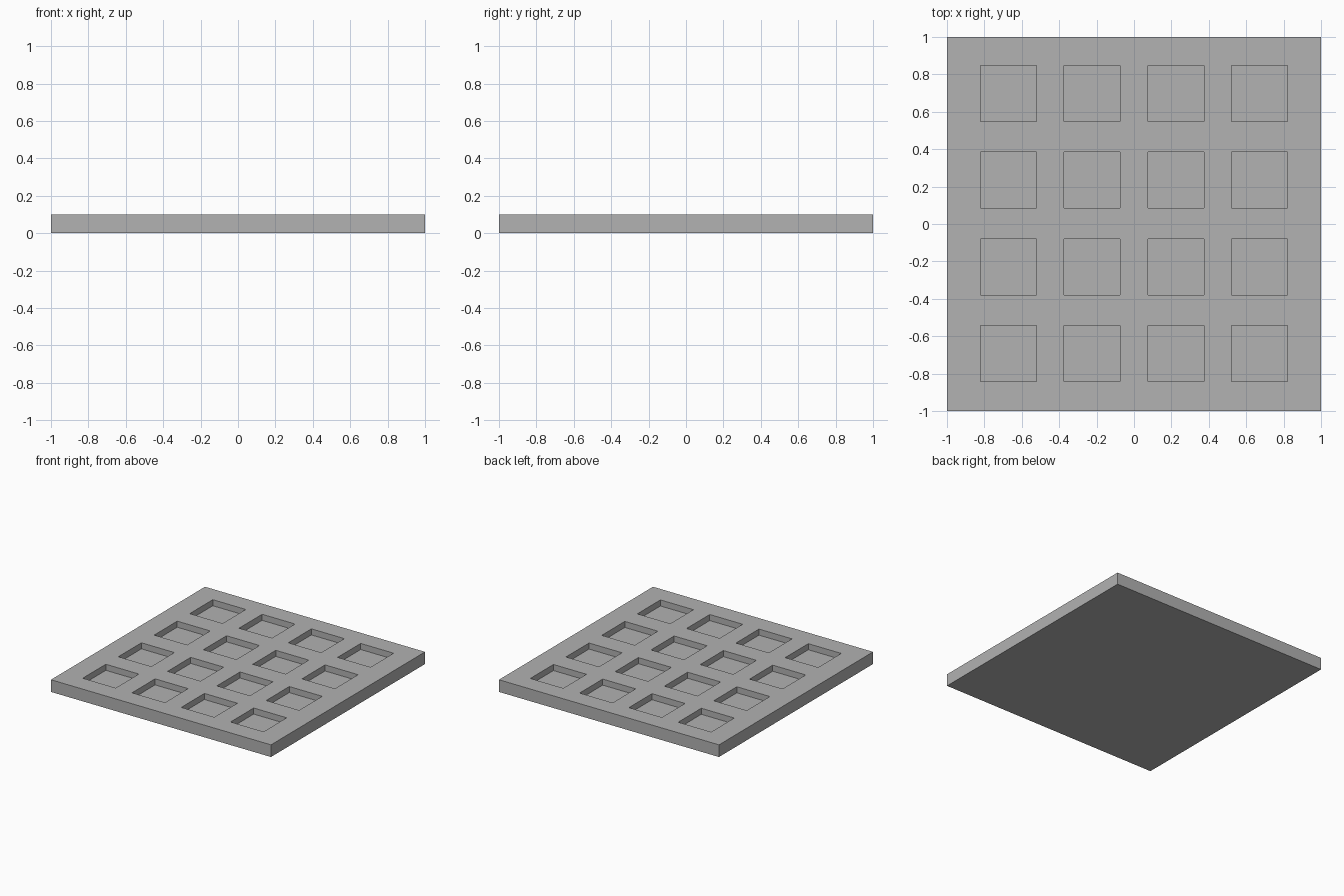
import bpy
import bmesh

cube = bpy.data.objects.get("Cube")
if cube:
    bpy.data.objects.remove(cube, do_unlink=True)

THICK, DEPTH, HALF = 0.10, 0.05, 0.15
X_CENTRES = (-0.672, -0.224, 0.224, 0.672)
Y_CENTRES = (-0.692, -0.23, 0.235, 0.697)

# Single grey material
grey = bpy.data.materials.new("plain grey")
grey.use_nodes = True
colour = (0.445, 0.445, 0.445, 1)
grey.diffuse_color = colour
grey.node_tree.nodes["Principled BSDF"].inputs["Base Color"].default_value = colour


def cuts(centres):
    """Edge positions along one axis: slab rims and both sides of each pocket."""
    return [-1] + [c + s * HALF for c in centres for s in (-1, 1)] + [1]


# Top surface as a grid of strips; every odd cell is a pocket
bm = bmesh.new()
xs, ys = cuts(X_CENTRES), cuts(Y_CENTRES)
grid = [[bm.verts.new((x, y, THICK)) for y in ys] for x in xs]
pockets = []
for i in range(len(xs) - 1):
    for j in range(len(ys) - 1):
        face = bm.faces.new((grid[i][j], grid[i + 1][j],
                             grid[i + 1][j + 1], grid[i][j + 1]))
        if i % 2 and j % 2:
            pockets.append(face)

# Outer walls and underside, extruded down from the rim
rim = [e for e in bm.edges if e.is_boundary]
wall = bmesh.ops.extrude_edge_only(bm, edges=rim)["geom"]
for v in wall:
    if isinstance(v, bmesh.types.BMVert):
        v.co.z = 0
bmesh.ops.holes_fill(bm, edges=[e for e in bm.edges if e.is_boundary], sides=0)

# Sink the square pockets
sunk = bmesh.ops.extrude_discrete_faces(bm, faces=pockets)["faces"]
for face in sunk:
    for v in face.verts:
        v.co.z = THICK - DEPTH

bmesh.ops.recalc_face_normals(bm, faces=bm.faces)
# Merge the coplanar strips into clean flat faces
bmesh.ops.dissolve_limit(bm, angle_limit=0.01, verts=bm.verts, edges=bm.edges)

mesh = bpy.data.meshes.new("pocketed_slab")
bm.to_mesh(mesh)
bm.free()
mesh.materials.append(grey)
slab = bpy.data.objects.new("pocketed_slab", mesh)
bpy.context.collection.objects.link(slab)
